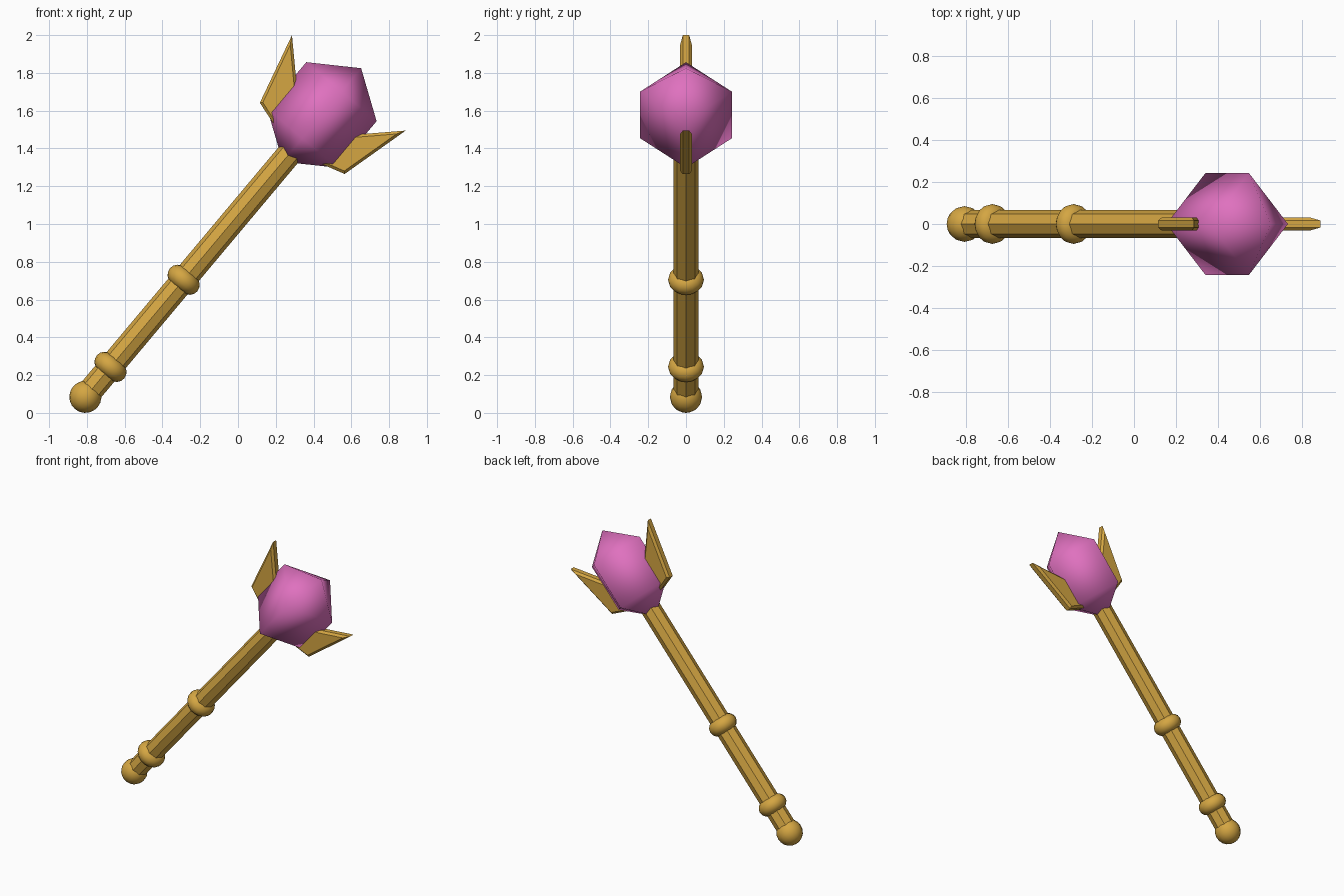
import bpy
import bmesh
from math import cos, sin, pi, radians
from mathutils import Matrix, Vector

if "Cube" in bpy.data.objects:
    bpy.data.objects.remove(bpy.data.objects["Cube"])

# The sceptre is built upright from its pommel, then leaned toward +x
LEAN = Matrix.Translation((-0.808, 0, 0.085)) @ Matrix.Rotation(radians(40), 4, 'Y')


def material(name, rgb):
    mat = bpy.data.materials.new(name)
    mat.use_nodes = True
    mat.diffuse_color = (*rgb, 1)
    mat.node_tree.nodes["Principled BSDF"].inputs["Base Color"].default_value = (*rgb, 1)
    return mat


GOLD = material("gold", (0.66, 0.38, 0.055))
PINK = material("pink_crystal", (0.74, 0.165, 0.52))


def finish(name, bm, mat, smooth):
    bmesh.ops.recalc_face_normals(bm, faces=bm.faces)
    for face in bm.faces:
        face.smooth = smooth
    mesh = bpy.data.meshes.new(name)
    bm.to_mesh(mesh)
    bm.free()
    mesh.transform(LEAN)
    mesh.materials.append(mat)
    obj = bpy.data.objects.new(name, mesh)
    bpy.context.collection.objects.link(obj)
    return obj


def lathe(name, profile, sides, mat, smooth, closed=False):
    """Turn a (radius, height) profile around the staff axis."""
    bm = bmesh.new()
    rings = [[bm.verts.new((r * cos(2 * pi * i / sides), r * sin(2 * pi * i / sides), h))
              for i in range(sides)] for r, h in profile]
    pairs = list(zip(rings, rings[1:]))
    if closed:
        pairs.append((rings[-1], rings[0]))
    for low, high in pairs:
        for i in range(sides):
            j = (i + 1) % sides
            bm.faces.new((low[i], low[j], high[j], high[i]))
    bmesh.ops.remove_doubles(bm, verts=bm.verts, dist=0.0001)
    return finish(name, bm, mat, smooth)


# Eight-sided shaft with closed ends
lathe("shaft", [(0, 0), (0.066, 0), (0.066, 1.69), (0, 1.69)], 8, GOLD, False)

# Round pommel
bm = bmesh.new()
bmesh.ops.create_uvsphere(bm, u_segments=16, v_segments=10, radius=0.085)
finish("pommel", bm, GOLD, True)

# Plump collars around the shaft
for name, height in (("lower_collar", 0.207), ("upper_collar", 0.809)):
    section = [(0.042 + 0.053 * cos(a), height + 0.053 * sin(a))
               for a in (radians(-120 + 24 * k) for k in range(11))]
    lathe(name, section, 16, GOLD, True, closed=True)

# Four-sided crystal, pointed at both ends
GEM = 1.948
lathe("crystal", [(0, GEM - 0.323), (0.243, GEM - 0.161),
                  (0.243, GEM + 0.161), (0, GEM + 0.323)], 4, PINK, True)

# Mirrored blade-like fins with chamfered rims
OUTLINE = [(0.393, 2.17), (0.293, 1.786), (0.155, 1.745), (0.16, 1.94)]
for name, side in (("left_fin", 1), ("right_fin", -1)):
    bm = bmesh.new()
    base = bm.faces.new([bm.verts.new((side * v, -0.031, u)) for v, u in OUTLINE])
    grown = bmesh.ops.extrude_face_region(bm, geom=[base])
    moved = [g for g in grown["geom"] if isinstance(g, bmesh.types.BMVert)]
    bmesh.ops.translate(bm, verts=moved, vec=Vector((0, 0.062, 0)))
    if not base.is_valid or len(bm.faces) < 6:
        bmesh.ops.holes_fill(bm, edges=bm.edges)
    bmesh.ops.recalc_face_normals(bm, faces=bm.faces)
    rim = [e for e in bm.edges if abs(e.verts[0].co.y - e.verts[1].co.y) < 0.001]
    bmesh.ops.bevel(bm, geom=rim, offset=0.014, segments=1, affect='EDGES')
    finish(name, bm, GOLD, False)
